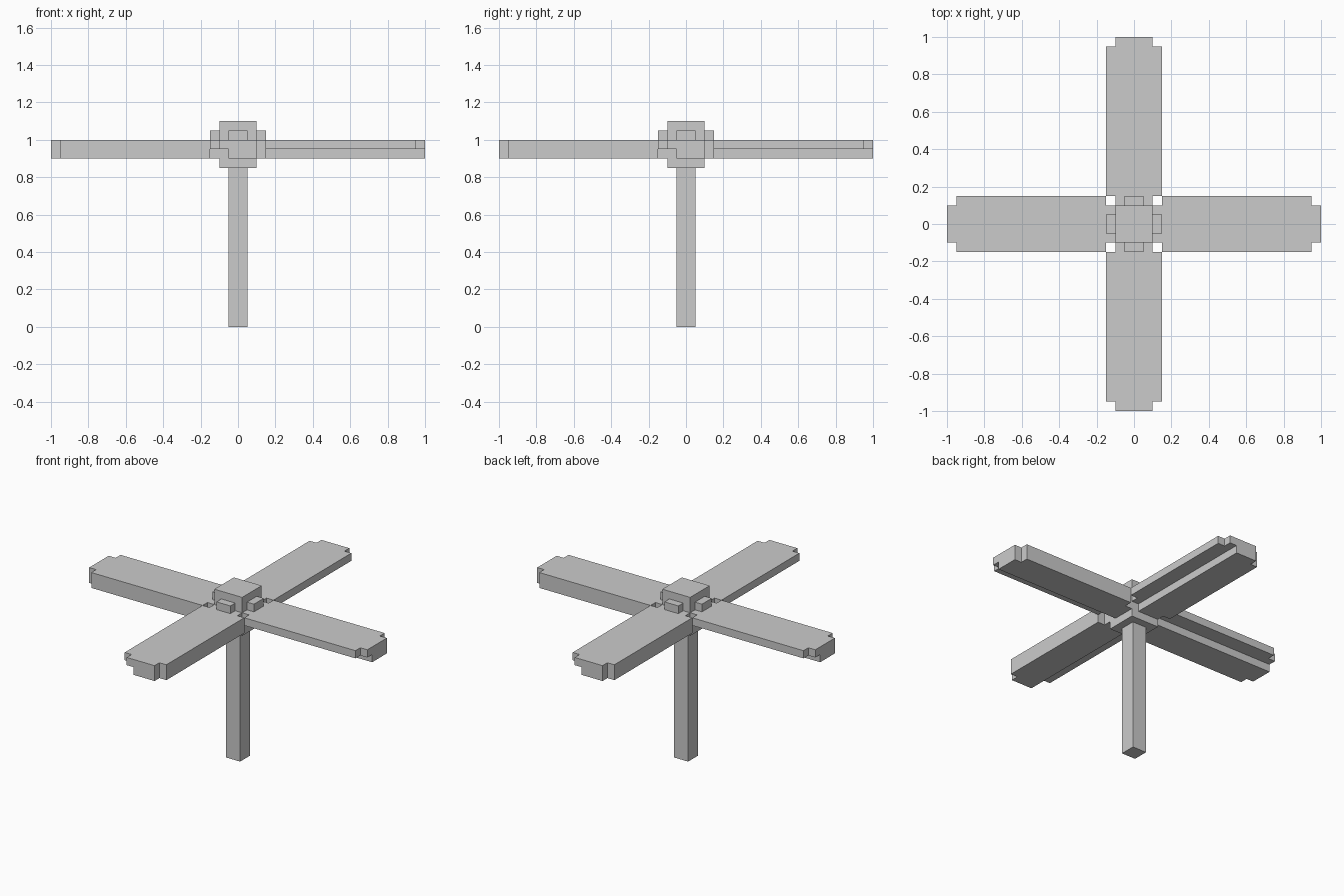
import bpy, bmesh
from math import pi

if "Cube" in bpy.data.objects:
    bpy.data.objects.remove(bpy.data.objects["Cube"])


def add_box(name, lo, hi, turn=0.0):
    """Box between two corners, turned about the vertical axis."""
    bm = bmesh.new()
    bmesh.ops.create_cube(bm, size=1)
    for v in bm.verts:
        v.co = [(lo[i] + hi[i]) / 2 + v.co[i] * (hi[i] - lo[i]) for i in range(3)]
    return finish(name, bm, turn)


def finish(name, bm, turn):
    bmesh.ops.recalc_face_normals(bm, faces=bm.faces[:])
    mesh = bpy.data.meshes.new(name)
    bm.to_mesh(mesh)
    bm.free()
    ob = bpy.data.objects.new(name, mesh)
    ob.rotation_euler.z = turn
    bpy.context.collection.objects.link(ob)
    return ob


def drop(bm, faces, keep):
    """Extrude faces down one step and return the new lower faces."""
    out = bmesh.ops.extrude_face_region(bm, geom=faces, use_keep_orig=keep)["geom"]
    for v in out:
        if isinstance(v, bmesh.types.BMVert):
            v.co.z -= 0.05
    if not keep:
        for f in faces:
            if f.is_valid:
                bm.faces.remove(f)
    return [f for f in out if isinstance(f, bmesh.types.BMFace)]


def add_blade(name, turn):
    bm = bmesh.new()
    # outline with notched corners, split where the underside steps
    thin = [(.1, -.05), (.1, -.1), (.15, -.1), (.15, -.15),
            (.95, -.15), (.95, -.1), (1, -.1), (1, -.05)]
    thick = [(.1, -.05), (1, -.05), (1, .1), (.95, .1),
             (.95, .15), (.15, .15), (.15, .1), (.1, .1)]
    for outline in (thin, thick):
        bm.faces.new([bm.verts.new((x, y, 1.0)) for x, y in outline])
    bmesh.ops.remove_doubles(bm, verts=bm.verts[:], dist=0.001)
    bmesh.ops.recalc_face_normals(bm, faces=bm.faces[:])
    lower = drop(bm, bm.faces[:], True)
    # only the wide part is two layers thick
    wide = max(lower, key=lambda f: f.calc_center_bounds().y)
    drop(bm, [wide], False)
    return finish(name, bm, turn)


# pole and hub
add_box("pole", (-.05, -.05, 0), (.05, .05, .85))
add_box("hub", (-.1, -.1, .85), (.1, .1, 1.1))

# four blades, each with a small clamp block at its root
for i, side in enumerate(("right", "back", "left", "front")):
    add_blade(side + "_blade", i * pi / 2)
    add_box(side + "_clamp", (.1, -.05, 1.0), (.15, .05, 1.05), i * pi / 2)
